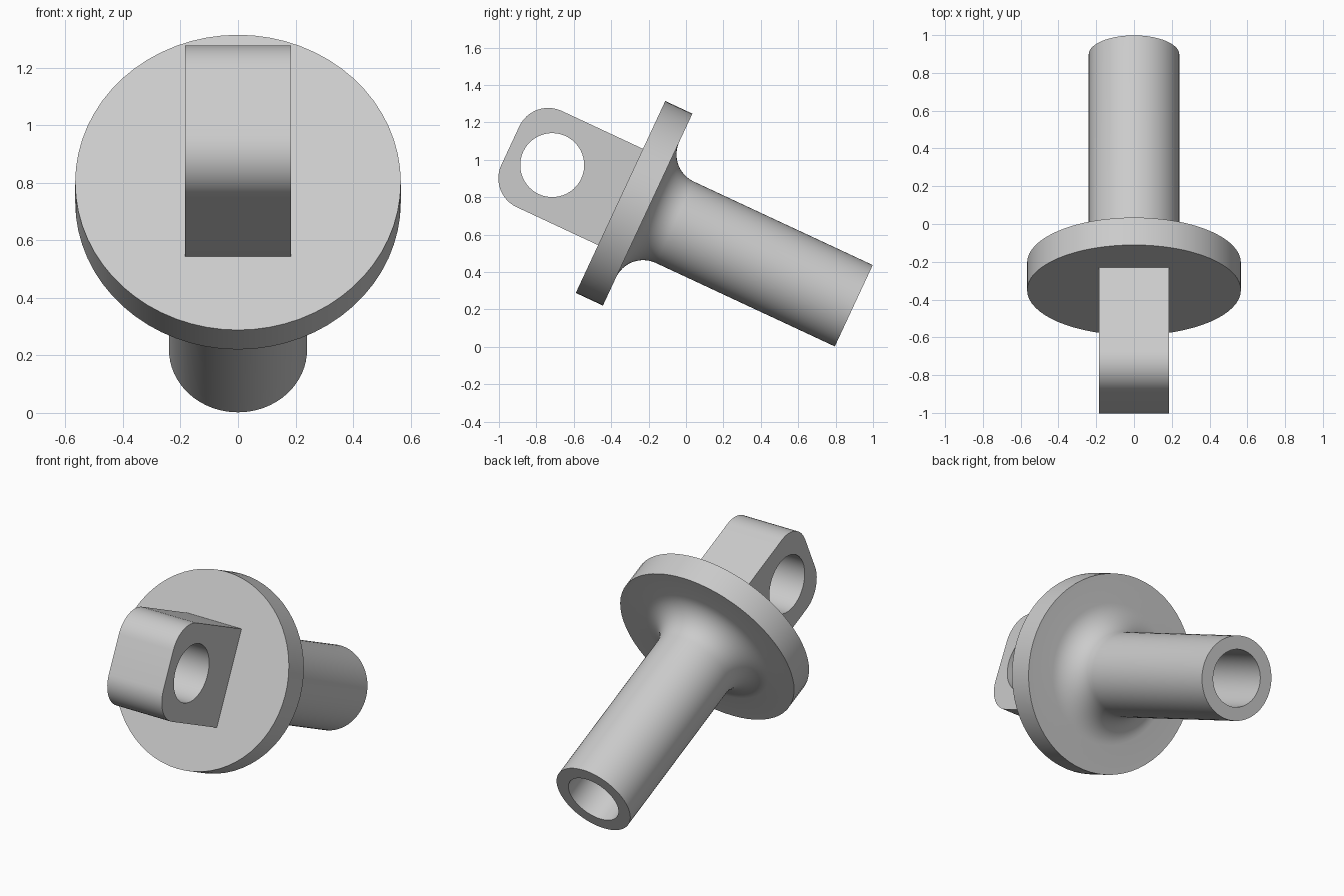
import bpy, bmesh, math
from mathutils import Matrix, Vector

cube = bpy.data.objects.get("Cube")
if cube:
    bpy.data.objects.remove(cube, do_unlink=True)

grey = bpy.data.materials.new("light grey")
grey.use_nodes = True
colour = (0.6, 0.6, 0.6, 1)
grey.diffuse_color = colour
grey.node_tree.nodes["Principled BSDF"].inputs["Base Color"].default_value = colour

# The shared axis runs along local y, tipped down towards the back
PLACE = Matrix.Translation((0, -0.35, 0.801)) @ Matrix.Rotation(math.radians(-25), 4, 'X')


def arc(cx, cy, r, start, end, steps):
    """Points on an arc, angles in degrees."""
    angles = [math.radians(start + (end - start) * i / steps) for i in range(steps + 1)]
    return [(cx + r * math.cos(a), cy + r * math.sin(a)) for a in angles]


def finish(name, bm):
    bmesh.ops.remove_doubles(bm, verts=bm.verts, dist=0.0002)
    bmesh.ops.recalc_face_normals(bm, faces=bm.faces)
    mesh = bpy.data.meshes.new(name)
    bm.to_mesh(mesh)
    bm.free()
    mesh.materials.append(grey)
    obj = bpy.data.objects.new(name, mesh)
    obj.matrix_world = PLACE
    bpy.context.collection.objects.link(obj)
    bpy.ops.object.select_all(action='DESELECT')
    obj.select_set(True)
    bpy.context.view_layer.objects.active = obj
    bpy.ops.object.shade_smooth_by_angle(angle=math.radians(30))
    return obj


# Flange, fillet and hollow tube as one turned profile (axial, radius)
THICK, FLANGE, TUBE, BORE, LENGTH, FILLET = 0.16, 0.566, 0.24, 0.163, 1.376, 0.16
profile = [(0, 0), (0, FLANGE), (THICK, FLANGE)]
profile += arc(THICK + FILLET, TUBE + FILLET, FILLET, 180, 270, 12)
profile += [(LENGTH, TUBE), (LENGTH, BORE), (THICK, BORE), (THICK, 0)]
bm = bmesh.new()
verts = [bm.verts.new((0, a, r)) for a, r in profile]
edges = [bm.edges.new(pair) for pair in zip(verts, verts[1:])]
bmesh.ops.spin(bm, geom=verts + edges, cent=(0, 0, 0), axis=(0, 1, 0),
               angle=math.tau, steps=64, use_merge=True)
finish("flanged_tube", bm)

# Lug outline with rounded end corners and a round eye, filled and extruded
HALF, REACH, CORNER, EYE = 0.284, 0.65, 0.17, 0.171
cx, cy = CORNER - REACH, HALF - CORNER
outline = [(0, HALF)] + arc(cx, cy, CORNER, 90, 180, 12)
outline += arc(cx, -cy, CORNER, 180, 270, 12) + [(0, -HALF)]
eye = arc(-0.403, 0, EYE, 0, 360, 48)[:-1]
curve = bpy.data.curves.new("lug_outline", 'CURVE')
curve.dimensions = '2D'
curve.fill_mode = 'BOTH'
curve.extrude = 0.185
for loop in (outline, eye):
    spline = curve.splines.new('POLY')
    spline.points.add(len(loop) - 1)
    for point, (x, y) in zip(spline.points, loop):
        point.co = (x, y, 0, 1)
    spline.use_cyclic_u = True
helper = bpy.data.objects.new("lug_outline", curve)
bm = bmesh.new()
bm.from_mesh(bpy.data.meshes.new_from_object(helper))
for v in bm.verts:
    v.co = Vector((v.co.z, v.co.x, v.co.y))
finish("lug", bm)
bpy.data.objects.remove(helper)
